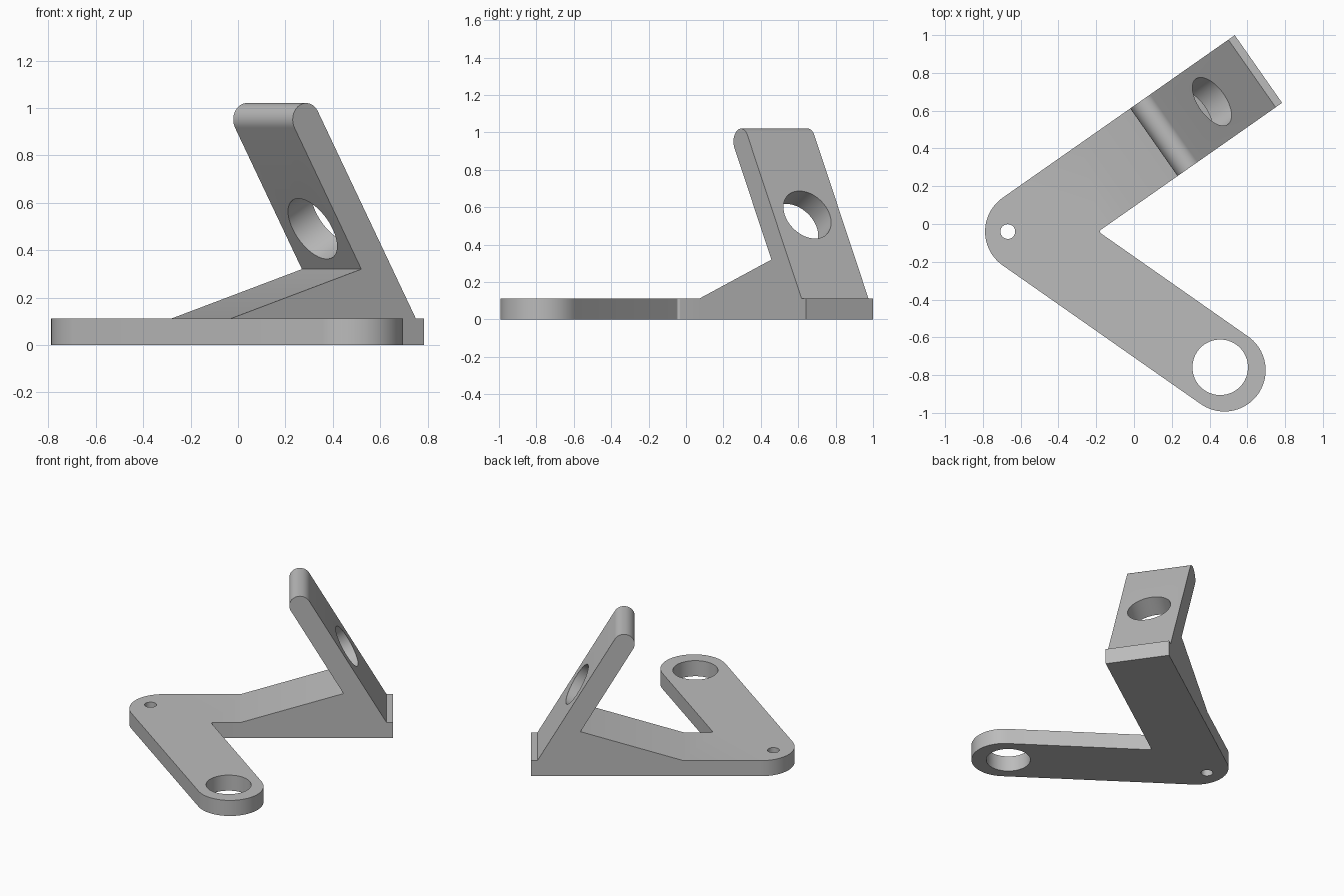
import bpy, bmesh, math
from mathutils import Vector, Matrix

cube = bpy.data.objects.get("Cube")
if cube:
    bpy.data.objects.remove(cube, do_unlink=True)

ANGLE = math.radians(35)      # each arm's angle from the x axis
TILT = math.radians(30)       # lean of the upright plate
HINGE = Vector((-0.57, -0.04, 0))
R = 0.2185                    # half width of the arms
BASE = 0.112                  # base thickness
RAMP = 0.507                  # where the ramp starts along its arm
EYE_R = 0.147                 # radius of the large holes
PLATE = 0.139                 # upright plate thickness


def arm_point(s, v, z, angle=ANGLE):
    """Point at distance s along an arm, v across it, at height z."""
    return HINGE + Matrix.Rotation(angle, 3, 'Z') @ Vector((s, v, z))


def arc(cx, cy, r, start, end, steps):
    angles = [math.radians(start + (end - start) * i / steps) for i in range(steps + 1)]
    return [(cx + r * math.cos(a), cy + r * math.sin(a)) for a in angles]


def prism(bm, lower, upper):
    """Join two matching outlines, leaving the closing side open."""
    a = [bm.verts.new(p) for p in lower]
    b = [bm.verts.new(p) for p in upper]
    bm.faces.new(a[::-1])
    bm.faces.new(b)
    for i in range(len(a) - 1):
        bm.faces.new((a[i], a[i + 1], b[i + 1], b[i]))


bm = bmesh.new()

# Flat base: rounded hinge corner, rounded arm end, small inner fillet
tip = arm_point(1.28, 0, 0, -ANGLE)
fillet = 0.012
inner_x = HINGE.x + (R + fillet) / math.sin(ANGLE)
outline = arc(HINGE.x, HINGE.y, R, 125, 235, 24)
outline += arc(tip.x, tip.y, R, 235, 415, 40)
outline += arc(inner_x, HINGE.y, fillet, 235, 125, 6)
outline += [arm_point(RAMP, side, 0).xy for side in (-R, R)]
# Start the outline at the open end so that the ramp arm can be welded on
outline = outline[-1:] + outline[:-1]
prism(bm, [(x, y, 0) for x, y in outline], [(x, y, BASE) for x, y in outline])

# Ramp arm with leaning plate and end lip, as one side profile
foot_s, foot_z = 1.178, 0.32
across = PLATE / math.cos(TILT)


def middle(z):
    return foot_s + across / 2 - (z - foot_z) * math.tan(TILT)


cap_z = 0.951
profile = [(RAMP, BASE), (foot_s, foot_z)]
profile += arc(middle(cap_z), cap_z, PLATE / 2, 210, 30, 24)
profile += [(middle(BASE) + across / 2, BASE), (1.5, BASE), (1.5, 0), (RAMP, 0)]
prism(bm, [arm_point(s, -R, z) for s, z in profile],
      [arm_point(s, R, z) for s, z in profile])

bmesh.ops.remove_doubles(bm, verts=bm.verts, dist=0.0005)
bmesh.ops.recalc_face_normals(bm, faces=bm.faces)
mesh = bpy.data.meshes.new("angled_bracket")
bm.to_mesh(mesh)
bm.free()
bracket = bpy.data.objects.new("angled_bracket", mesh)
bpy.context.collection.objects.link(bracket)

grey = bpy.data.materials.new("plain_grey")
grey.use_nodes = True
grey.diffuse_color = (0.5, 0.5, 0.5, 1)
grey.node_tree.nodes["Principled BSDF"].inputs["Base Color"].default_value = (0.5, 0.5, 0.5, 1)
mesh.materials.append(grey)


def drill(centre, radius, axis):
    """Cut a round hole through the bracket."""
    bpy.ops.mesh.primitive_cylinder_add(vertices=64, radius=radius, depth=0.4, location=centre)
    cutter = bpy.context.object
    cutter.name = "hole_cutter"
    cutter.hide_render = True
    cutter.rotation_euler = axis.to_track_quat('Z', 'Y').to_euler()
    cutter.data.materials.append(grey)
    bpy.context.view_layer.update()
    mod = bracket.modifiers.new("hole", 'BOOLEAN')
    mod.operation = 'DIFFERENCE'
    mod.solver = 'EXACT'
    mod.object = cutter
    bpy.context.view_layer.objects.active = bracket
    bpy.ops.object.modifier_apply(modifier=mod.name)
    bpy.data.objects.remove(cutter, do_unlink=True)


# Pivot hole, arm eye and plate eye
up = Vector((0, 0, 1))
drill(HINGE + Vector((-0.098, 0, 0.05)), 0.039, up)
drill(arm_point(1.253, 0, 0.05, -ANGLE), EYE_R, up)
plate_normal = arm_point(math.cos(TILT), 0, math.sin(TILT)) - HINGE
drill(arm_point(middle(0.525), 0, 0.525), EYE_R, plate_normal)

bpy.ops.object.select_all(action='DESELECT')
bracket.select_set(True)
bpy.context.view_layer.objects.active = bracket
bpy.ops.object.shade_smooth_by_angle(angle=math.radians(30))
